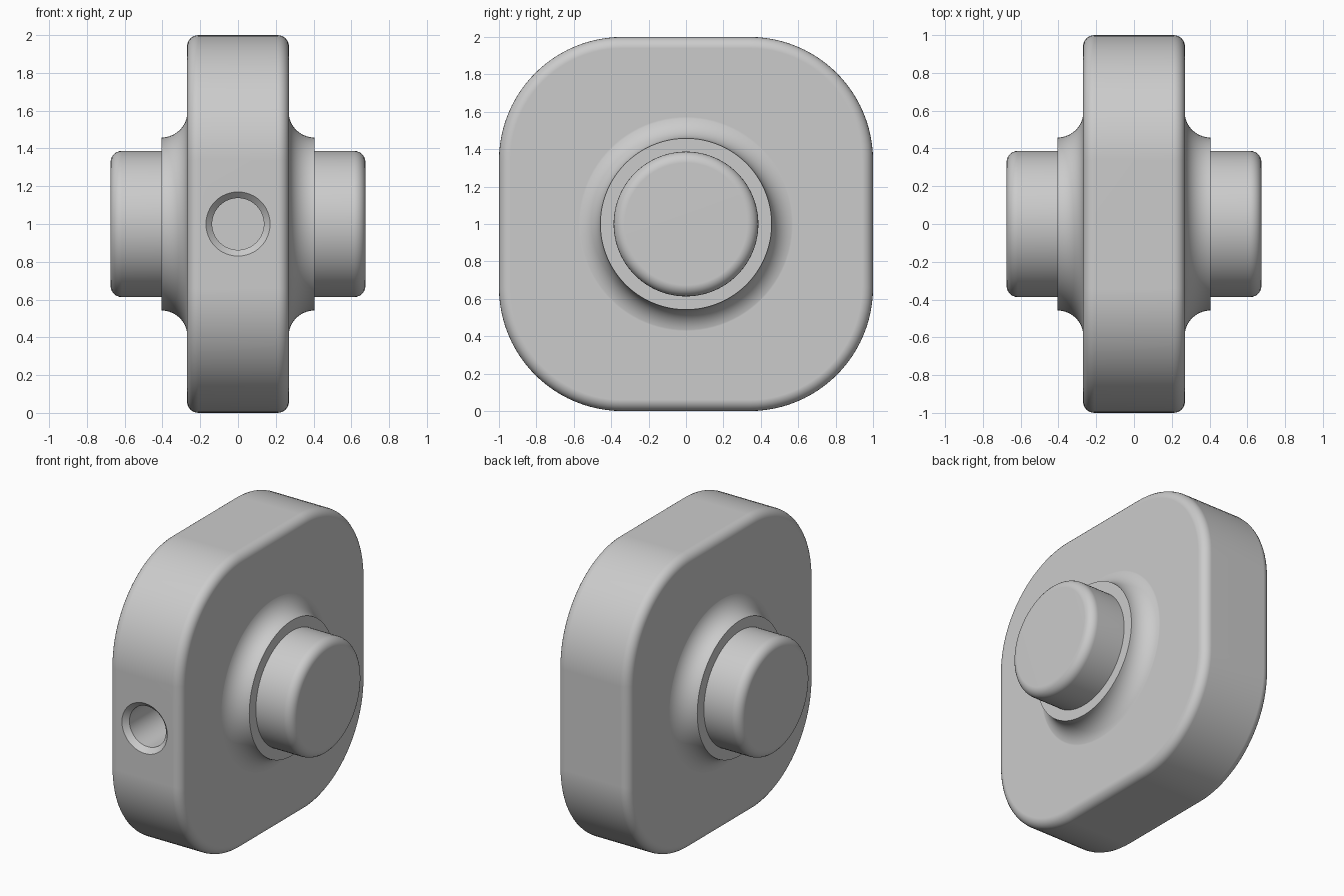
import bpy, bmesh
from math import pi, sin, cos
from mathutils import Matrix, Vector

if "Cube" in bpy.data.objects:
    bpy.data.objects.remove(bpy.data.objects["Cube"])


def to_object(bm, name, matrix=Matrix()):
    bmesh.ops.recalc_face_normals(bm, faces=bm.faces)
    bm.transform(matrix)
    mesh = bpy.data.meshes.new(name)
    bm.to_mesh(mesh)
    bm.free()
    obj = bpy.data.objects.new(name, mesh)
    bpy.context.collection.objects.link(obj)
    return obj


def lathe(name, profile, matrix, steps=96):
    """Revolve (x, radius) points about the x axis."""
    bm = bmesh.new()
    vs = [bm.verts.new((x, 0, r)) for x, r in profile]
    es = [bm.edges.new(p) for p in zip(vs, vs[1:])]
    bmesh.ops.spin(bm, geom=vs + es, cent=(0, 0, 0), axis=(1, 0, 0),
                   angle=2 * pi, steps=steps)
    bmesh.ops.remove_doubles(bm, verts=bm.verts, dist=1e-5)
    return to_object(bm, name, matrix)


def arc(cx, cr, rad, a0, a1, n):
    return [(cx + rad * cos(a0 + (a1 - a0) * i / n),
             cr + rad * sin(a0 + (a1 - a0) * i / n)) for i in range(n + 1)]


centre = Matrix.Translation((0, 0, 1))

# Plate: square block with large round corners and filleted rims
bm = bmesh.new()
bmesh.ops.create_cube(bm, size=2, matrix=Matrix.Diagonal((0.27, 1, 1, 1)))
long_edges = [e for e in bm.edges
              if abs(e.verts[0].co.x - e.verts[1].co.x) > 0.1]
bmesh.ops.bevel(bm, geom=long_edges, offset=0.66, offset_type='OFFSET',
                segments=24, profile=0.5, affect='EDGES')
rims = [e for e in bm.edges if e.calc_face_angle(0) > 1]
bmesh.ops.bevel(bm, geom=rims, offset=0.06, offset_type='OFFSET',
                segments=6, profile=0.5, affect='EDGES')
body = to_object(bm, "plate_with_shaft", centre)

# Shaft with concave collars, mirrored to both sides of the plate
half = [(0.2, 0.595)] + arc(0.405, 0.595, 0.137, pi, 1.5 * pi, 14)
half += [(0.405, 0.387)] + arc(0.615, 0.327, 0.06, pi / 2, 0, 6) + [(0.675, 0)]
profile = [(-x, r) for x, r in reversed(half)] + half
shaft = lathe("shaft", profile, centre)

# Blind countersunk hole in the front face
hole = lathe("hole_cutter", [(0.4, 0), (0.4, 0.137), (0.967, 0.137),
                             (1.05, 0.22), (1.05, 0)],
             centre @ Matrix.Rotation(-pi / 2, 4, 'Z'), 64)

bpy.context.view_layer.objects.active = body
body.select_set(True)
for tool, op in ((shaft, 'UNION'), (hole, 'DIFFERENCE')):
    mod = body.modifiers.new(tool.name, 'BOOLEAN')
    mod.object, mod.operation, mod.solver = tool, op, 'EXACT'
    bpy.ops.object.modifier_apply(modifier=mod.name)
    bpy.data.objects.remove(tool)

# Smooth shading with crisp steps and flat large faces
bpy.ops.object.shade_smooth_by_angle(angle=0.52)
wn = body.modifiers.new("weighted_normals", 'WEIGHTED_NORMAL')
wn.keep_sharp = True
